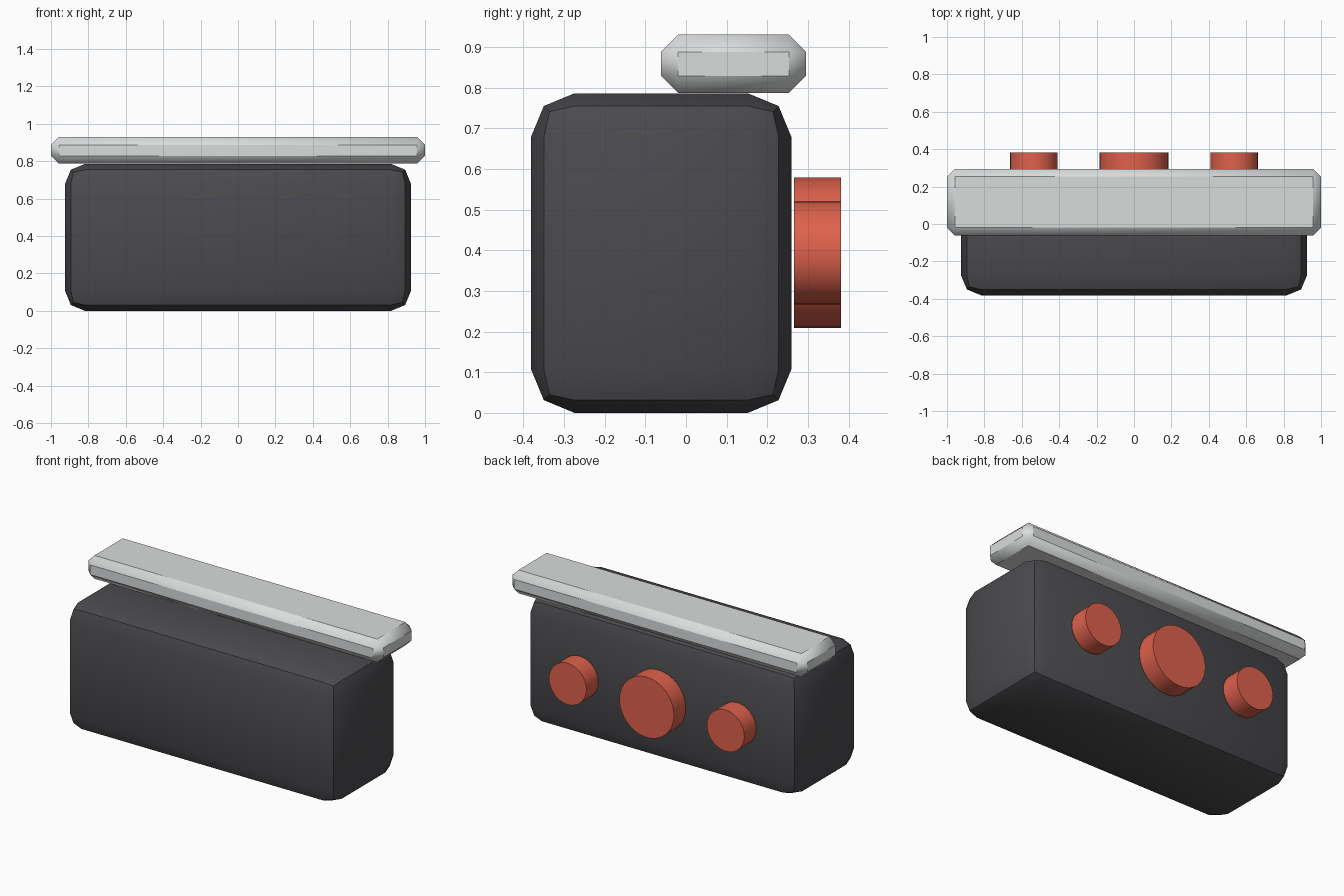
import bpy
import math

cube = bpy.data.objects.get("Cube")
if cube:
    bpy.data.objects.remove(cube, do_unlink=True)


def material(name, rgb):
    mat = bpy.data.materials.new(name)
    mat.use_nodes = True
    colour = (*rgb, 1.0)
    mat.diffuse_color = colour
    mat.node_tree.nodes["Principled BSDF"].inputs["Base Color"].default_value = colour
    return mat


charcoal = material("charcoal", (0.07, 0.07, 0.078))
pale_grey = material("pale grey", (0.70, 0.715, 0.72))
coral_red = material("coral red", (0.73, 0.12, 0.072))


def finish(obj, name, mat, angle):
    obj.name = name
    obj.data.materials.append(mat)
    bpy.ops.object.shade_smooth_by_angle(angle=math.radians(angle))
    return obj


def bevelled_box(name, low, high, width, segments, mat):
    centre = [(a + b) / 2 for a, b in zip(low, high)]
    bpy.ops.mesh.primitive_cube_add(size=1, location=centre)
    obj = bpy.context.object
    obj.scale = [b - a for a, b in zip(low, high)]
    bpy.ops.object.transform_apply(location=False, rotation=False, scale=True)
    bevel = obj.modifiers.new("rounded edges", "BEVEL")
    bevel.width = width
    bevel.segments = segments
    bevel.limit_method = "NONE"
    bpy.ops.object.modifier_apply(modifier=bevel.name)
    return finish(obj, name, mat, 40)


def disc(name, x, radius):
    bpy.ops.mesh.primitive_cylinder_add(
        vertices=32, radius=radius, depth=0.115,
        location=(x, 0.3235, 0.394), rotation=(math.pi / 2, 0, 0))
    return finish(bpy.context.object, name, coral_red, 30)


# Main block and the slab resting on its rear half
bevelled_box("body", (-0.925, -0.381, 0), (0.925, 0.259, 0.786), 0.107, 2, charcoal)
bevelled_box("top_slab", (-1, -0.062, 0.787), (1, 0.295, 0.93), 0.042, 1, pale_grey)

# Round discs standing just off the back face
disc("centre_disc", 0, 0.185)
for side, sign in (("left", 1), ("right", -1)):
    disc(side + "_disc", sign * 0.535, 0.127)
